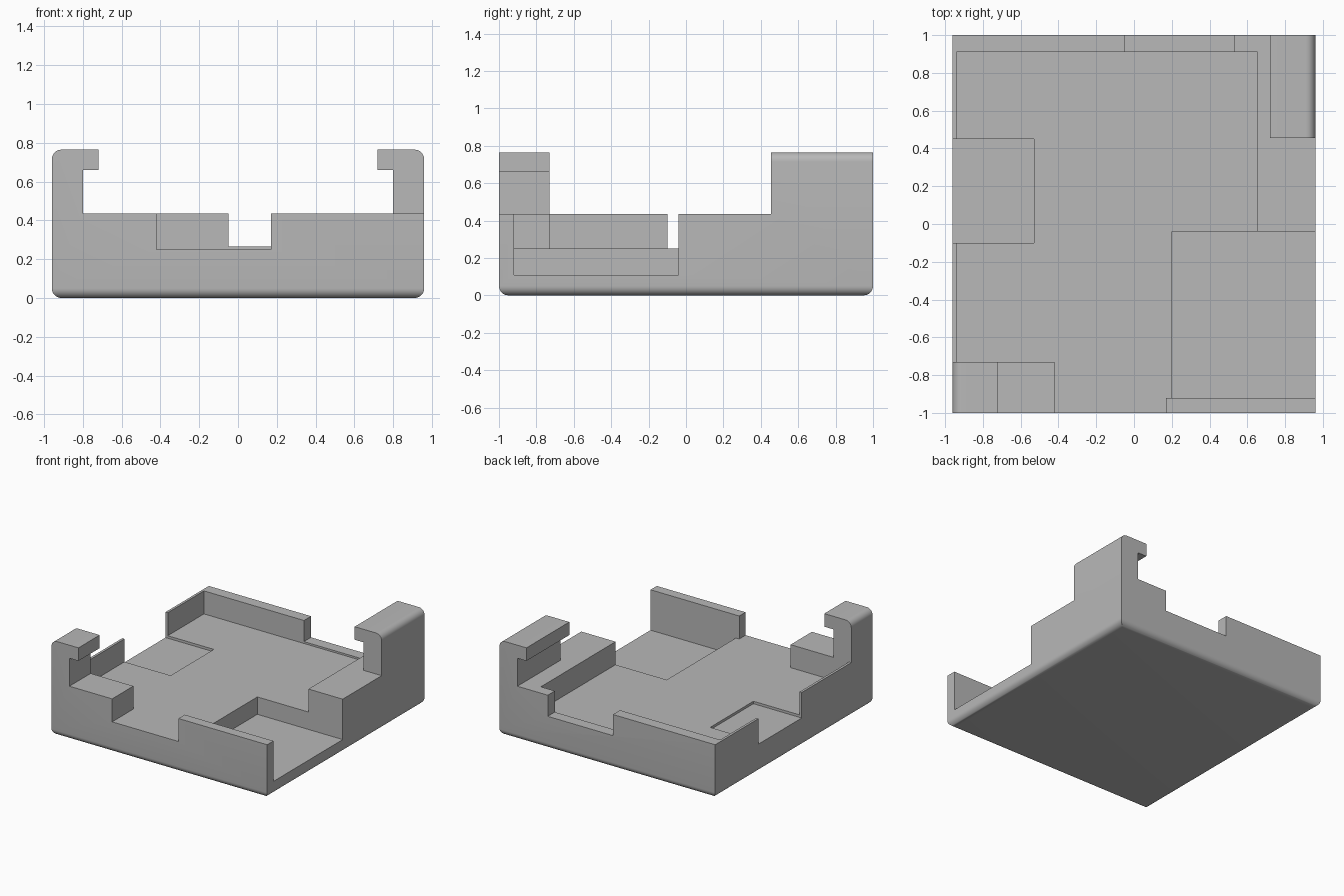
import bpy, bmesh, math

old = bpy.data.objects.get("Cube")
if old:
    bpy.data.objects.remove(old, do_unlink=True)

HALF_X, HALF_Y = 0.96, 1.0
RIM, FLOOR, TOP, RADIUS = 0.435, 0.25, 0.765, 0.05
OUT = 1.2  # beyond the outer faces, for open-sided cuts

grey = bpy.data.materials.new("plain_grey")
grey.use_nodes = True
colour = (0.48, 0.48, 0.48, 1)
grey.diffuse_color = colour
grey.node_tree.nodes["Principled BSDF"].inputs["Base Color"].default_value = colour


def make_object(name, bm):
    bmesh.ops.recalc_face_normals(bm, faces=bm.faces)
    mesh = bpy.data.meshes.new(name)
    bm.to_mesh(mesh)
    bm.free()
    mesh.materials.append(grey)
    obj = bpy.data.objects.new(name, mesh)
    bpy.context.collection.objects.link(obj)
    return obj


def box_mesh(x0, x1, y0, y1, z0, z1):
    bm = bmesh.new()
    bmesh.ops.create_cube(bm, size=1)
    for v in bm.verts:
        v.co = (x1 if v.co.x > 0 else x0,
                y1 if v.co.y > 0 else y0,
                z1 if v.co.z > 0 else z0)
    return bm


def combine(target, tool, operation):
    tool.hide_render = True
    mod = target.modifiers.new(tool.name, 'BOOLEAN')
    mod.operation, mod.solver, mod.object = operation, 'EXACT', tool
    bpy.context.view_layer.objects.active = target
    bpy.ops.object.modifier_apply(modifier=mod.name)
    bpy.data.objects.remove(tool, do_unlink=True)


def make_clip(name, side, y0, y1):
    """Hooked post with a rounded outer top edge, extruded along y."""
    arc = [(HALF_X - RADIUS + RADIUS * math.cos(a), TOP - RADIUS + RADIUS * math.sin(a))
           for a in (math.pi / 2 * i / 8 for i in range(9))]
    hook = [(0.72, TOP), (0.72, 0.66), (0.80, 0.66), (0.80, 0.35), (HALF_X, 0.35)]
    bm = bmesh.new()
    face = bm.faces.new([bm.verts.new((side * x, y0, z)) for x, z in arc + hook])
    grown = bmesh.ops.extrude_face_region(bm, geom=[face])["geom"]
    bmesh.ops.translate(bm, vec=(0, y1 - y0, 0),
                        verts=[g for g in grown if isinstance(g, bmesh.types.BMVert)])
    return make_object(name, bm)


# Solid tray block with rounded bottom edges
bm = box_mesh(-HALF_X, HALF_X, -HALF_Y, HALF_Y, 0, RIM)
bottom = [e for e in bm.edges if all(v.co.z < 0.01 for v in e.verts)]
bmesh.ops.bevel(bm, geom=bottom, offset=RADIUS, offset_type='OFFSET',
                segments=8, profile=0.5, affect='EDGES')
tray = make_object("tray", bm)

# Hollows and wall openings: x range, y range, floor height
cuts = {
    "main_hollow": (-0.94, 0.655, -0.73, 0.91, FLOOR),
    "front_hollow": (-0.42, 0.30, -0.92, -0.60, FLOOR),
    "front_opening": (-0.42, 0.17, -OUT, -0.80, FLOOR),
    "back_opening": (-0.05, 0.53, 0.80, OUT, 0.265),
    "side_recess": (-OUT, -0.53, -0.10, 0.45, 0.23),
    "corner_pocket": (0.20, OUT, -0.92, -0.04, 0.11),
}
for name, (x0, x1, y0, y1, z) in cuts.items():
    combine(tray, make_object(name, box_mesh(x0, x1, y0, y1, z, 1)), 'DIFFERENCE')

# Hooked clips on two opposite corners
combine(tray, make_clip("back_clip", 1, 0.455, HALF_Y), 'UNION')
combine(tray, make_clip("front_clip", -1, -HALF_Y, -0.73), 'UNION')

# Merge coplanar faces, then shade the rounded edges
bm = bmesh.new()
bm.from_mesh(tray.data)
bmesh.ops.remove_doubles(bm, verts=bm.verts, dist=0.0001)
bmesh.ops.dissolve_limit(bm, angle_limit=math.radians(1), verts=bm.verts, edges=bm.edges)
bm.to_mesh(tray.data)
bm.free()
bpy.ops.object.select_all(action='DESELECT')
tray.select_set(True)
bpy.context.view_layer.objects.active = tray
bpy.ops.object.shade_smooth_by_angle(angle=math.radians(30))
